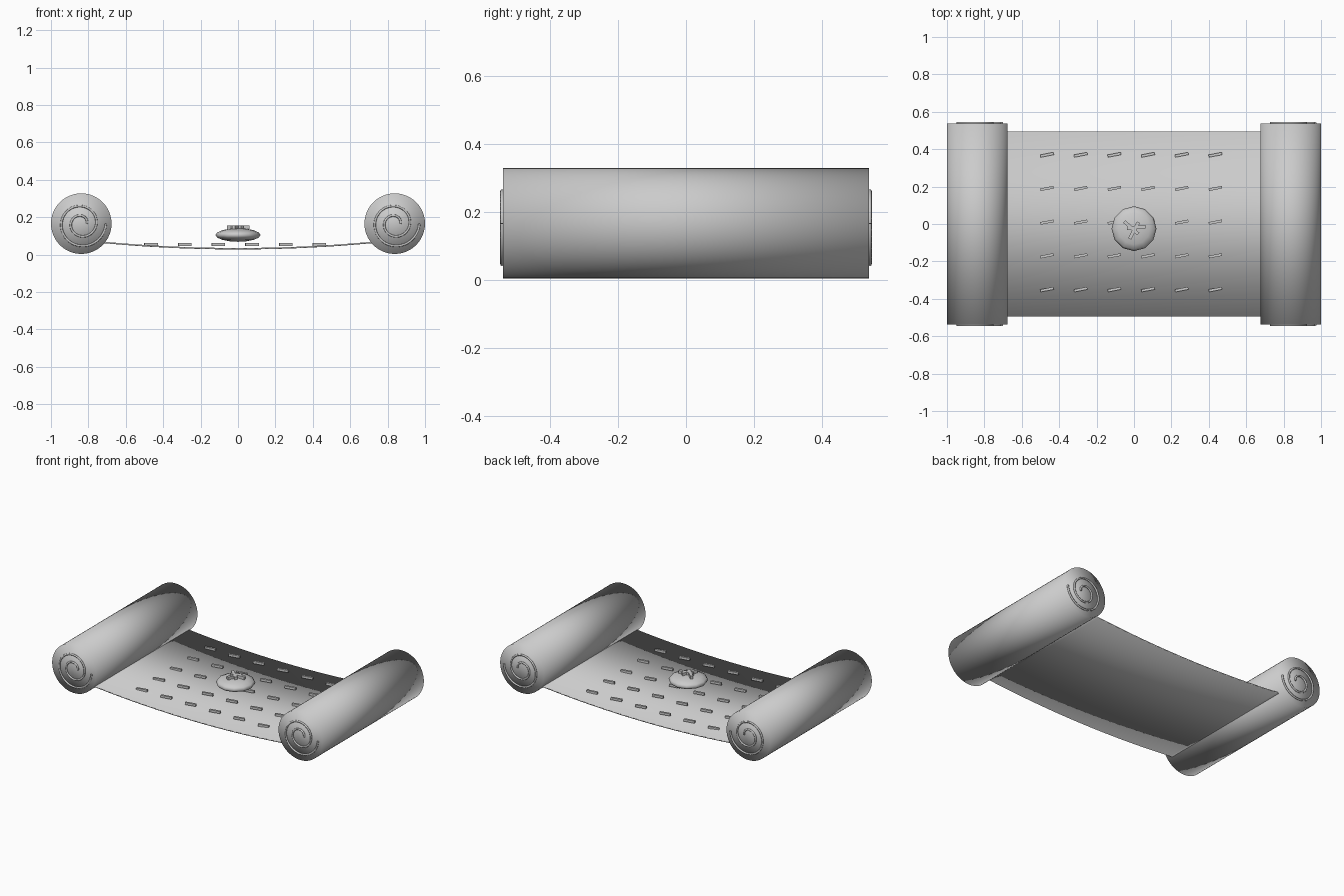
import bpy, bmesh, math
from math import pi, cos, sin, radians
from mathutils import Matrix, Vector

cube = bpy.data.objects.get("Cube")
if cube:
    bpy.data.objects.remove(cube, do_unlink=True)

paper = bpy.data.materials.new("plain_grey")
paper.use_nodes = True
paper.diffuse_color = (0.6, 0.6, 0.6, 1)
paper.node_tree.nodes["Principled BSDF"].inputs["Base Color"].default_value = (0.6, 0.6, 0.6, 1)

ROLL_X, ROLL_Z, ROLL_R = 0.838, 0.166, 0.162


def finish(name, bm, smooth=False):
    bmesh.ops.recalc_face_normals(bm, faces=bm.faces)
    mesh = bpy.data.meshes.new(name)
    bm.to_mesh(mesh)
    bm.free()
    mesh.materials.append(paper)
    for p in mesh.polygons:
        p.use_smooth = smooth
    obj = bpy.data.objects.new(name, mesh)
    bpy.context.collection.objects.link(obj)
    return obj


def bar(name, loc, size, angle):
    bm = bmesh.new()
    m = Matrix.Translation(loc) @ Matrix.Rotation(radians(angle), 4, 'Z') @ Matrix.Diagonal((*size, 1))
    bmesh.ops.create_cube(bm, size=1, matrix=m)
    return finish(name, bm)


# Rolled ends, softly shaded over their caps
def roll(name, x):
    bm = bmesh.new()
    m = Matrix.Translation((x, 0, ROLL_Z)) @ Matrix.Rotation(pi / 2, 4, 'X')
    bmesh.ops.create_cone(bm, cap_ends=True, segments=48, radius1=ROLL_R,
                          radius2=ROLL_R, depth=1.074, matrix=m)
    finish(name, bm, True)


# Spiral paper edge on a roll end
def spiral(name, x, y):
    curve = bpy.data.curves.new(name, 'CURVE')
    curve.dimensions = '3D'
    curve.bevel_depth = 0.006
    curve.bevel_resolution = 2
    curve.use_fill_caps = True
    line = curve.splines.new('POLY')
    steps, turns = 80, 2
    line.points.add(steps)
    for i, p in enumerate(line.points):
        t = i / steps
        a, r = turns * 2 * pi * t, 0.03 + 0.102 * t
        p.co = (x + r * cos(a), y, ROLL_Z + r * sin(a), 1)
    curve.materials.append(paper)
    obj = bpy.data.objects.new(name, curve)
    bpy.context.collection.objects.link(obj)


for side, sx in (("left", 1), ("right", -1)):
    roll(side + "_roll", sx * ROLL_X)
    for end, sy in (("front", -1), ("back", 1)):
        spiral(f"{side}_{end}_spiral", sx * ROLL_X, sy * 0.54)

# Sagging sheet between the rolls
bm = bmesh.new()
bmesh.ops.create_grid(bm, x_segments=24, y_segments=1, size=1)
for v in bm.verts:
    x = v.co.x * 0.76
    v.co = Vector((x, v.co.y * 0.495, 0.036 + 0.065 * abs(x) ** 2))
sheet = finish("sheet", bm, True)
solid = sheet.modifiers.new("thickness", 'SOLIDIFY')
solid.thickness = 0.008
solid.offset = 1

# Rows of written strokes
for row in range(5):
    for col in range(6):
        bar("ink_stroke", (-0.465 + 0.18 * col, 0.37 - 0.18 * row, 0.055),
            (0.072, 0.014, 0.015), 11)

# Flattened seal with a raised three-bar mark
bm = bmesh.new()
bmesh.ops.create_uvsphere(bm, u_segments=12, v_segments=8, radius=1,
                          matrix=Matrix.Translation((0, -0.025, 0.105)) @ Matrix.Diagonal((0.12, 0.12, 0.036, 1)))
finish("seal", bm, True)
for angle, off in ((5, (0.012, 0.006)), (62, (0, -0.01)), (-42, (-0.015, 0.005))):
    bar("seal_mark", (off[0], -0.025 + off[1], 0.147), (0.1, 0.018, 0.02), angle)
